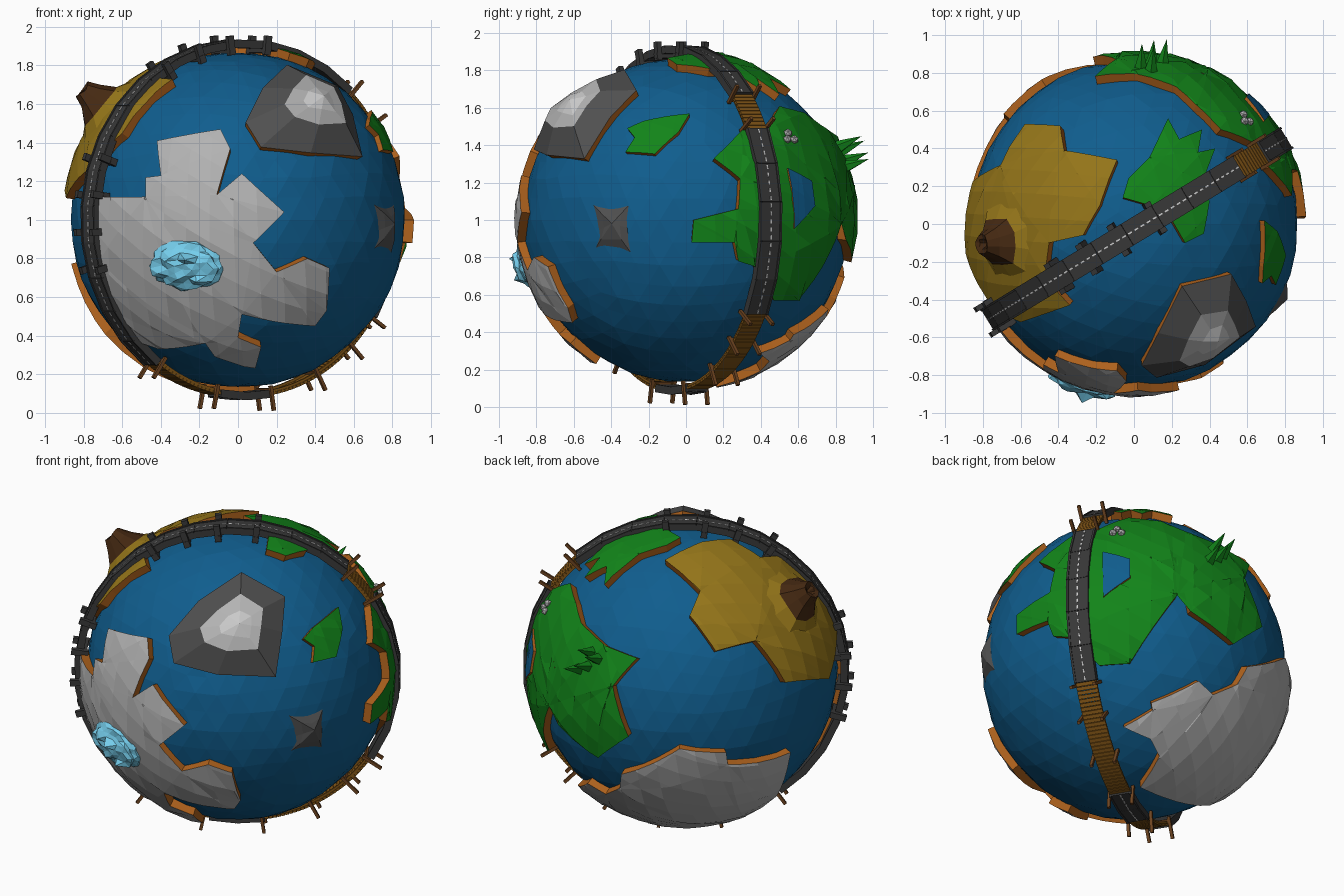
import bpy, bmesh, random
from math import sin, cos, pi, radians, sqrt
from mathutils import Vector, Matrix

if "Cube" in bpy.data.objects:
    bpy.data.objects.remove(bpy.data.objects["Cube"])

random.seed(4)
CENTRE = Vector((0, 0, 1))
OCEAN, LAND = 0.868, 0.912


def mat(name, *rgb):
    m = bpy.data.materials.new(name)
    m.diffuse_color = (*rgb, 1)
    m.use_nodes = True
    m.node_tree.nodes["Principled BSDF"].inputs["Base Color"].default_value = m.diffuse_color
    return m


BLUE = mat("water", .005, .11, .27)
GREEN = mat("grass", .006, .23, .01)
SAND = mat("sand", .30, .18, .01)
EARTH = mat("earth", .42, .12, .012)
ICE = mat("pale_ice", .45, .45, .45)
ROCK = mat("dark_rock", .08, .08, .08)
SNOW = mat("snow", .7, .7, .7)
LAVA = mat("volcanic", .06, .022, .006)
CYAN = mat("crystal_blue", .18, .62, .85)
WOOD = mat("wood", .22, .09, .008)
POST = mat("post_wood", .16, .06, .015)
TAR = mat("tarmac", .04, .04, .04)
WHITE = mat("paint", .85, .85, .85)


def finish(name, bm, *mats):
    me = bpy.data.meshes.new(name)
    bm.to_mesh(me)
    bm.free()
    for m in mats:
        me.materials.append(m)
    ob = bpy.data.objects.new(name, me)
    ob.location = CENTRE
    bpy.context.collection.objects.link(ob)
    return ob


def view(d):
    """Right, up and outward axes for looking at the globe from direction d."""
    d = Vector(d).normalized()
    r = Vector((0, 0, 1)).cross(d)
    r = r.normalized() if r.length > 1e-4 else Vector((1, 0, 0))
    return r, d.cross(r), d


FRONT, RIGHT, TOP = view((0, -1, 0)), view((1, 0, 0)), view((0, 0, 1))
BACK_L = view((-.52, .742, .4226))
BACK_R = view((.52, .742, -.4226))


def on_globe(v, uv, r=LAND):
    x, y = uv
    return v[0] * x + v[1] * y + v[2] * sqrt(max(r * r - x * x - y * y, 0))


def patch(name, segments, top, r=LAND, low=.845, bump=.007, step=.07):
    """Plate of land: coast outline filled, gridded, wrapped on the globe, with cliffs."""
    pts = [on_globe(v, p).normalized() for v, ps in segments for p in ps]
    e1, e2, c = view(sum(pts, Vector()))
    bm = bmesh.new()
    bm.faces.new([bm.verts.new((p.dot(e1) / (1 + p.dot(c)), p.dot(e2) / (1 + p.dot(c)), 0)) for p in pts])
    bmesh.ops.triangulate(bm, faces=bm.faces[:])
    for k in range(-12, 13):
        for n in ((1, 0, 0), (.5, .866, 0)):
            bmesh.ops.bisect_plane(bm, geom=bm.verts[:] + bm.edges[:] + bm.faces[:],
                                   plane_co=Vector(n) * k * step, plane_no=n, dist=1e-4)
    bm.normal_update()
    for f in bm.faces:
        if f.normal.z < 0:
            f.normal_flip()
    for v in bm.verts:
        x, y = v.co.x, v.co.y
        q = x * x + y * y
        d = (e1 * 2 * x + e2 * 2 * y + c * (1 - q)) / (1 + q)
        v.co = d * (r + (0 if v.is_boundary else random.uniform(-.3, 1) * bump))
    rim = [e for e in bm.edges if e.is_boundary]
    new = bmesh.ops.extrude_edge_only(bm, edges=rim)["geom"]
    for g in new:
        if isinstance(g, bmesh.types.BMVert):
            g.co = g.co.normalized() * low
        elif isinstance(g, bmesh.types.BMFace):
            g.material_index = 1
    return finish(name, bm, top, EARTH)


def hill(name, outline, peak, stages, mats):
    """Stacked rings shrinking from an outline toward a peak; the last stage is the tip radius."""
    peak = Vector(peak).normalized()
    bm = bmesh.new()
    rings = []
    for s, r in stages[:-1]:
        rings.append([bm.verts.new(peak.lerp(p.normalized(), s * random.uniform(.9, 1.1) if s < 1 else s)
                                   .normalized() * (r + (random.uniform(-.008, .008) if s < 1 else 0)))
                      for p in outline])
    n = len(outline)
    for k in range(len(rings) - 1):
        for i in range(n):
            j = (i + 1) % n
            bm.faces.new((rings[k][i], rings[k][j], rings[k + 1][j], rings[k + 1][i])).material_index = k
    tip = bm.verts.new(peak * stages[-1][1])
    for i in range(n):
        bm.faces.new((rings[-1][i], rings[-1][(i + 1) % n], tip)).material_index = len(rings) - 1
    bmesh.ops.recalc_face_normals(bm, faces=bm.faces[:])
    bm.normal_update()
    if sum(f.normal.dot(peak) * f.calc_area() for f in bm.faces) < 0:
        bmesh.ops.reverse_faces(bm, faces=bm.faces[:])
    finish(name, bm, *mats)


# Ocean ball with faint waves
bm = bmesh.new()
bmesh.ops.create_icosphere(bm, subdivisions=4, radius=OCEAN)
for v in bm.verts:
    v.co *= random.uniform(.994, 1.004)
finish("ocean", bm, BLUE)

# Continents and islands
patch("ice_continent", [(FRONT, [
    (-.42, .41), (-.09, .47), (-.04, .37), (-.11, .13), (.02, .24), (.24, .04), (.08, -.12), (.2, -.27),
    (.36, -.2), (.475, -.25), (.46, -.47), (.4, -.55), (.02, -.49), (0, -.61), (.12, -.66), (.09, -.77),
    (-.12, -.71), (-.17, -.64), (-.41, -.67), (-.55, -.62), (-.66, -.46), (-.72, -.22), (-.73, .12),
    (-.48, .12), (-.48, .22), (-.4, .23)])], ICE)
patch("green_continent", [
    (RIGHT, [(.3, .48), (.15, .33), (.29, .22), (.28, .06), (.04, 0), (.03, -.12), (.26, -.12),
             (.28, -.22), (.37, -.25), (.47, -.43), (.6, -.43)]),
    (BACK_R, [(.17, .36), (0, .59), (.17, .59), (.25, .27), (.51, .1)]),
    (BACK_L, [(-.33, -.39), (-.42, -.1), (-.28, .06), (-.46, .13), (-.6, .26)]),
    (TOP, [(.33, .63), (.46, .5), (.65, .42)])], GREEN, bump=.014)
patch("lake", [(BACK_R, [(-.25, .6), (-.1, .56), (-.1, .45), (-.25, .33)])], BLUE, r=.924, low=.9, bump=0)
patch("north_island", [(TOP, [
    (-.03, .24), (.08, .35), (.18, .56), (.24, .45), (.36, .5), (.34, .38), (.43, .4), (.36, .22),
    (.4, .12), (.37, -.05), (.27, -.1), (.17, .07), (-.06, .14)])], GREEN)
patch("desert", [
    (TOP, [(-.39, .52), (-.37, .39), (-.09, .34), (-.18, .1), (-.27, -.06), (-.45, -.1), (-.47, -.28),
           (-.34, -.43), (-.6, -.52)]),
    (FRONT, [(-.75, .28)]),
    (BACK_L, [(.82, -.06), (.57, -.08), (.4, .16), (.17, .1)])], SAND)
patch("south_ice_cap", [
    (BACK_R, [(-.11, -.41), (.05, -.31), (.04, -.27), (.31, -.13), (.4, -.2), (.54, -.13), (.6, -.02), (.84, .07)]),
    (BACK_L, [(.23, -.48), (.24, -.55), (.6, -.48), (.52, -.73)]),
    (BACK_R, [(.45, -.78), (.02, -.73), (.11, -.56), (.05, -.47)])], ICE)
patch("small_island", [(RIGHT, [(-.32, .5), (-.23, .54), (.02, .58), (-.04, .48), (-.17, .36), (-.33, .37),
                                (-.28, .45)])], GREEN, r=.895)

# Snowy mountain, low rock and volcano
hill("snow_mountain", [on_globe(FRONT, p) for p in [
    (.13, .69), (.256, .81), (.52, .70), (.6, .55), (.65, .33), (.38, .35), (.12, .38), (.04, .51)]],
    (.43, -.6, .62), [(1, .84), (1, .905), (.5, .965), (.24, .975), (0, 1.0)], (EARTH, ROCK, ICE, SNOW))
hill("low_rock", [on_globe(RIGHT, p) for p in [
    (-.56, .12), (-.42, .08), (-.29, .12), (-.31, -.05), (-.29, -.22), (-.55, -.22), (-.52, -.07)]],
    (.82, -.4, -.02), [(1, .855), (.4, .888), (0, .905)], (ROCK, ROCK))
e1, e2, c = view((-.75, -.1, .63))
circle = [c + (e1 * cos(k * pi / 5) + e2 * sin(k * pi / 5)) * random.uniform(.22, .28) for k in range(10)]
hill("volcano", circle, c, [(1, .905), (.6, .94), (.35, 1.0), (.2, 1.055), (.12, 1.05), (0, 1.0)],
     (SAND, LAVA, LAVA, LAVA, LAVA))

# Jagged ice crystals
e1, e2, c = view((-.28, -.86, -.25))
bm = bmesh.new()
bmesh.ops.create_icosphere(bm, subdivisions=3, radius=1)
for v in bm.verts:
    p = v.co * random.uniform(.8, 1.1)
    v.co = e1 * p.x * .2 + e2 * p.y * .13 + c * (.9 + p.z * .075)
    if p.z > .6 and random.random() < .25:
        v.co += c * random.uniform(.02, .05)
finish("ice_crystals", bm, CYAN)

# Trees and boulders
for k, d in enumerate([(.04, .9, .40), (.10, .92, .34), (.16, .9, .30), (.10, .9, .43)]):
    d = Vector(d).normalized()
    bm = bmesh.new()
    bmesh.ops.create_cone(bm, cap_ends=True, segments=5, radius1=.042, radius2=0, depth=.16,
                          matrix=Matrix.Translation(d * .965) @ d.to_track_quat('Z', 'Y').to_matrix().to_4x4())
    finish(f"tree_{k + 1}", bm, GREEN)
bm = bmesh.new()
for p in [(.58, .54, .46), (.58, .58, .43), (.61, .54, .43)]:
    bmesh.ops.create_icosphere(bm, subdivisions=1, radius=.024,
                               matrix=Matrix.Translation(Vector(p).normalized() * .925))
finish("boulders", bm, ICE)

# Road loop around the globe
HEADING = radians(31.3)
SIDE = Vector((-sin(HEADING), cos(HEADING), 0))


def ring_box(bm, deg, r, side, size):
    """Box on the road loop; size is along, across, outward."""
    t = radians(deg)
    rad = Vector((cos(HEADING) * cos(t), sin(HEADING) * cos(t), sin(t)))
    along = Vector((cos(HEADING) * sin(t), sin(HEADING) * sin(t), -cos(t)))
    m = Matrix((along * size[0], SIDE * size[1], rad * size[2])).transposed().to_4x4()
    m.translation = rad * r + SIDE * (side - .03)
    bmesh.ops.create_cube(bm, size=1, matrix=m)


road, dashes = bmesh.new(), bmesh.new()
for a, b in [(47, 234), (260, 280), (-33, 32)]:
    n = round((b - a) / 12)
    step = (b - a) / n
    for i in range(n):
        mid = a + (i + .5) * step
        ring_box(road, mid, .908, 0, (.92 * radians(step), .125, .035))
        for k in range(5):
            off = (k - 2) * step / 5
            ring_box(dashes, mid + off, .927 / cos(radians(off)) - .001, 0, (.022, .008, .004))
        for s in (-1, 1):
            ring_box(road, mid, .91, s * .06, (.92 * radians(step), .012, .042))
finish("road", road, TAR)
finish("road_dashes", dashes, WHITE)

# Dark bridge piers over water
bm = bmesh.new()
for t in (83, 97, 109, 122, 160, 172, 184, 196):
    for s in (-1, 1):
        ring_box(bm, t, .91, s * .078, (.036, .028, .1))
    ring_box(bm, t, .885, 0, (.036, .19, .03))
finish("bridge_piers", bm, TAR)

# Wooden plank bridges and their posts
planks, posts = bmesh.new(), bmesh.new()
for a, b in [(32, 47), (-80, -33), (-126, -100)]:
    n = round((b - a) / 1.5)
    for i in range(n):
        ring_box(planks, a + (i + .5) * (b - a) / n, .912, 0, (.021, .125, .014))
    for i in range(n // 3 + 1):
        for s in (-1, 1):
            ring_box(planks, a + (i + .5) * (b - a) / (n // 3 + 1), .9, s * .05, (.08, .015, .015))
for t in (33, 46, -34, -46, -62, -81, -102, -125):
    for s in (-1, 1):
        ring_box(posts, t, .935, s * .07, (.018, .018, .13))
    ring_box(posts, t, .893, 0, (.018, .15, .018))
finish("plank_bridges", planks, WOOD)
finish("bridge_posts", posts, POST)
